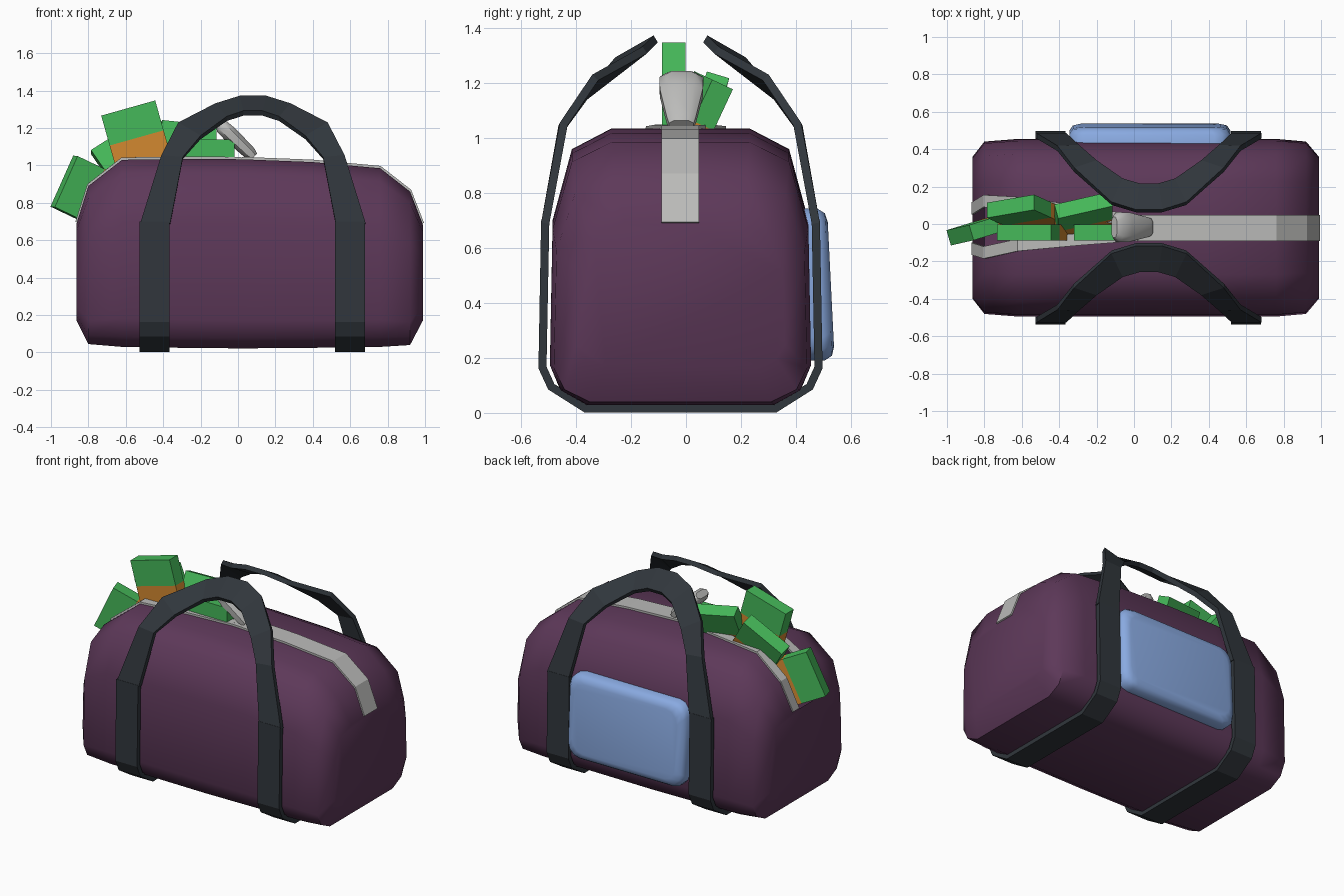
import bpy, bmesh, math
from mathutils import Vector, Matrix

if "Cube" in bpy.data.objects:
    bpy.data.objects.remove(bpy.data.objects["Cube"])

CY = -0.02   # y of the bag's middle plane
CX = 0.08    # x of the handles' middle plane


def material(name, rgb):
    m = bpy.data.materials.new(name)
    m.diffuse_color = (*rgb, 1)
    m.use_nodes = True
    m.node_tree.nodes["Principled BSDF"].inputs["Base Color"].default_value = m.diffuse_color
    return m


PURPLE = material("purple_cloth", (0.11, 0.04, 0.10))
DARK = material("dark_strap", (0.03, 0.037, 0.045))
BLUE = material("blue_pocket", (0.25, 0.40, 0.75))
GREY = material("grey_zip", (0.5, 0.5, 0.49))
GREEN = material("green_paper", (0.06, 0.48, 0.10))
ORANGE = material("orange_band", (0.65, 0.25, 0.03))


def finish(name, bm, mats, angle=None):
    bmesh.ops.recalc_face_normals(bm, faces=bm.faces)
    me = bpy.data.meshes.new(name)
    bm.to_mesh(me)
    bm.free()
    ob = bpy.data.objects.new(name, me)
    bpy.context.collection.objects.link(ob)
    for m in mats:
        me.materials.append(m)
    if angle:
        bpy.ops.object.select_all(action='DESELECT')
        ob.select_set(True)
        bpy.context.view_layer.objects.active = ob
        bpy.ops.object.shade_smooth_by_angle(angle=math.radians(angle))
    return ob


def loft(name, rings, mat, angle, skip=lambda i, j: False):
    """Skin closed rings of equal length and cap both ends."""
    bm = bmesh.new()
    vs = [[bm.verts.new(p) for p in r] for r in rings]
    n = len(vs[0])
    for i in range(len(vs) - 1):
        for j in range(n):
            if not skip(i, j):
                k = (j + 1) % n
                bm.faces.new((vs[i][j], vs[i][k], vs[i + 1][k], vs[i + 1][j]))
    bm.faces.new(vs[0])
    bm.faces.new(vs[-1])
    return finish(name, bm, [mat], angle)


def ribbon(name, edge_a, edge_b, thick, mat, angle=None):
    """Flat band between two edges, thickened."""
    bm = bmesh.new()
    a = [bm.verts.new(p) for p in edge_a]
    b = [bm.verts.new(p) for p in edge_b]
    for i in range(len(a) - 1):
        bm.faces.new((a[i], b[i], b[i + 1], a[i + 1]))
    ob = finish(name, bm, [mat], angle)
    s = ob.modifiers.new("thickness", 'SOLIDIFY')
    s.thickness = thick
    s.offset = 0
    return ob


# Bag body: x, bottom z, top z, width scale, zip edge y (front, back)
stations = [
    (-0.863, 0.17, 0.69, 0.80, -0.10, 0.05),
    (-0.80, 0.045, 0.89, 0.97, -0.12, 0.09),
    (-0.62, 0.03, 1.03, 1.0, -0.08, 0.08),
    (-0.30, 0.025, 1.035, 1.0, -0.05, 0.035),
    (0.02, 0.022, 1.033, 1.0, -0.025, -0.02),
    (0.40, 0.025, 1.018, 1.0, -0.03, -0.01),
    (0.76, 0.03, 0.985, 1.0, -0.03, -0.01),
    (0.92, 0.04, 0.86, 0.97, -0.03, -0.01),
    (0.988, 0.17, 0.685, 0.80, -0.03, -0.01)]
half = [(0.25, 1.0), (0.395, 0.925), (0.465, 0.67), (0.475, 0.15),
        (0.435, 0.055), (0.34, 0.0)]
rings = []
for x, zb, zt, s, y0, y1 in stations:
    h = zt - zb
    back = [(x, CY + d * s, zb + t * h) for d, t in half]
    front = [(x, CY - d * s, zb + t * h) for d, t in reversed(half)]
    rings.append([(x, y1, zt)] + back + front + [(x, y0, zt)])
last = len(rings[0]) - 1
loft("bag_body", rings, PURPLE, 50, lambda i, j: i < 4 and j == last)

# Zip: one closed band on the right, two parted bands on the left
closed = [(s[0], s[2] + 0.006) for s in stations[4:]]
ribbon("zip_closed", [(x, -0.09, z) for x, z in closed],
       [(x, 0.047, z) for x, z in closed], 0.014, GREY)
for side, idx, off in (("front", 4, -0.065), ("back", 5, 0.065)):
    ribbon("zip_open_" + side,
           [(s[0], s[idx], s[2] + 0.006) for s in stations[:5]],
           [(s[0], s[idx] + off, s[2] + 0.006) for s in stations[:5]], 0.014, GREY)

# Zip puller: tapered tab leaning to the left
axis = Vector((-0.72, 0, 0.69)).normalized()
nrm = Vector((axis.z, 0, -axis.x))
tab = []
for t, w, d in ((0, 0.045, 0.025), (0.03, 0.053, 0.035), (0.17, 0.078, 0.042),
                (0.235, 0.08, 0.038), (0.265, 0.055, 0.022)):
    c = Vector((0.085, -0.017, 1.045)) + axis * t
    tab.append([c + Vector((0, w * a, 0)) + nrm * d * b for a, b in
                ((1, .5), (.6, 1), (-.6, 1), (-1, .5), (-1, -.5), (-.6, -1), (.6, -1), (1, -.5))])
loft("zip_puller", tab, GREY, 50)

# Straps round the body
loop = [(-0.512, 0.70), (-0.522, 0.165), (-0.49, 0.095), (-0.365, 0.016),
        (0.325, 0.016), (0.45, 0.095), (0.482, 0.165), (0.472, 0.70)]
for name, x in (("left_strap", -0.447), ("right_strap", 0.598)):
    ribbon(name, [(x - 0.08, y, z) for y, z in loop],
           [(x + 0.08, y, z) for y, z in loop], 0.03, DARK)

# Handles: outer and inner edge of one half, mirrored in x and y
outer = [(0.602, -0.512, 0.69), (0.49, -0.445, 1.05), (0.40, -0.33, 1.22),
         (0.20, -0.15, 1.32), (0.07, -0.11, 1.36)]
inner = [(0.442, -0.512, 0.69), (0.375, -0.45, 1.04), (0.28, -0.37, 1.15),
         (0.14, -0.275, 1.25), (0.05, -0.25, 1.28)]


def arch(edge, flip):
    pts = [(-x, y, z) for x, y, z in edge] + list(reversed(edge))
    return [(CX + x, 2 * CY - y if flip else y, z) for x, y, z in pts]


for name, flip in (("front_handle", False), ("back_handle", True)):
    ribbon(name, arch(outer, flip), arch(inner, flip), 0.03, DARK)


# Back pocket: rounded rectangle rings, thicker toward the bottom
def pocket_ring(y, inset):
    hw, hh, r = 0.43 - inset, 0.277 - inset, 0.085
    pts = []
    for k, (sx, sz) in enumerate(((1, 1), (-1, 1), (-1, -1), (1, -1))):
        for a in (0, 30, 60, 90):
            t = math.radians(90 * k + a)
            dz = sz * (hh - r) + r * math.sin(t)
            pts.append((0.085 + sx * (hw - r) + r * math.cos(t),
                        y - 0.05 * dz, 0.467 + dz))
    return pts


loft("back_pocket", [pocket_ring(0.43, 0), pocket_ring(0.49, 0),
                     pocket_ring(0.518, 0.018), pocket_ring(0.527, 0.05)], BLUE, 50)


# Banded paper bundles: centre of the visible end, width axis, outward axis
def bundle(name, end, right, up):
    u = Vector(up).normalized()
    r = Vector(right)
    r = (r - u * r.dot(u)).normalized()
    rot = Matrix((r, u.cross(r), u)).transposed().to_4x4()
    bm = bmesh.new()
    for k in range(3):
        g = bmesh.ops.create_cube(bm, size=1, matrix=Matrix.Translation(end) @ rot
                                  @ Matrix.Translation((0, 0, -0.083 - 0.166 * k))
                                  @ Matrix.Diagonal((0.3, 0.085, 0.166, 1)))
        for f in {f for v in g["verts"] for f in v.link_faces}:
            f.material_index = k % 2
    finish(name, bm, [GREEN, ORANGE])


bundle("paper_bundle_top", (-0.587, -0.045, 1.307), (0.96, 0, 0.26), (-0.27, 0, 0.96))
bundle("paper_bundle_end", (-0.93, -0.06, 0.915), (0.43, 0.10, 0.9), (-0.88, -0.27, 0.42))
bundle("paper_bundle_back_left", (-0.66, 0.095, 1.15), (0.8, 0.15, 0.55), (-0.55, 0.25, 0.8))
bundle("paper_bundle_back_right", (-0.27, 0.10, 1.21), (0.96, 0.22, -0.1), (0.0, 0.42, 0.9))
bundle("paper_bundle_front_right", (-0.17, -0.045, 1.14), (1, 0, 0), (0, 0, 1))
